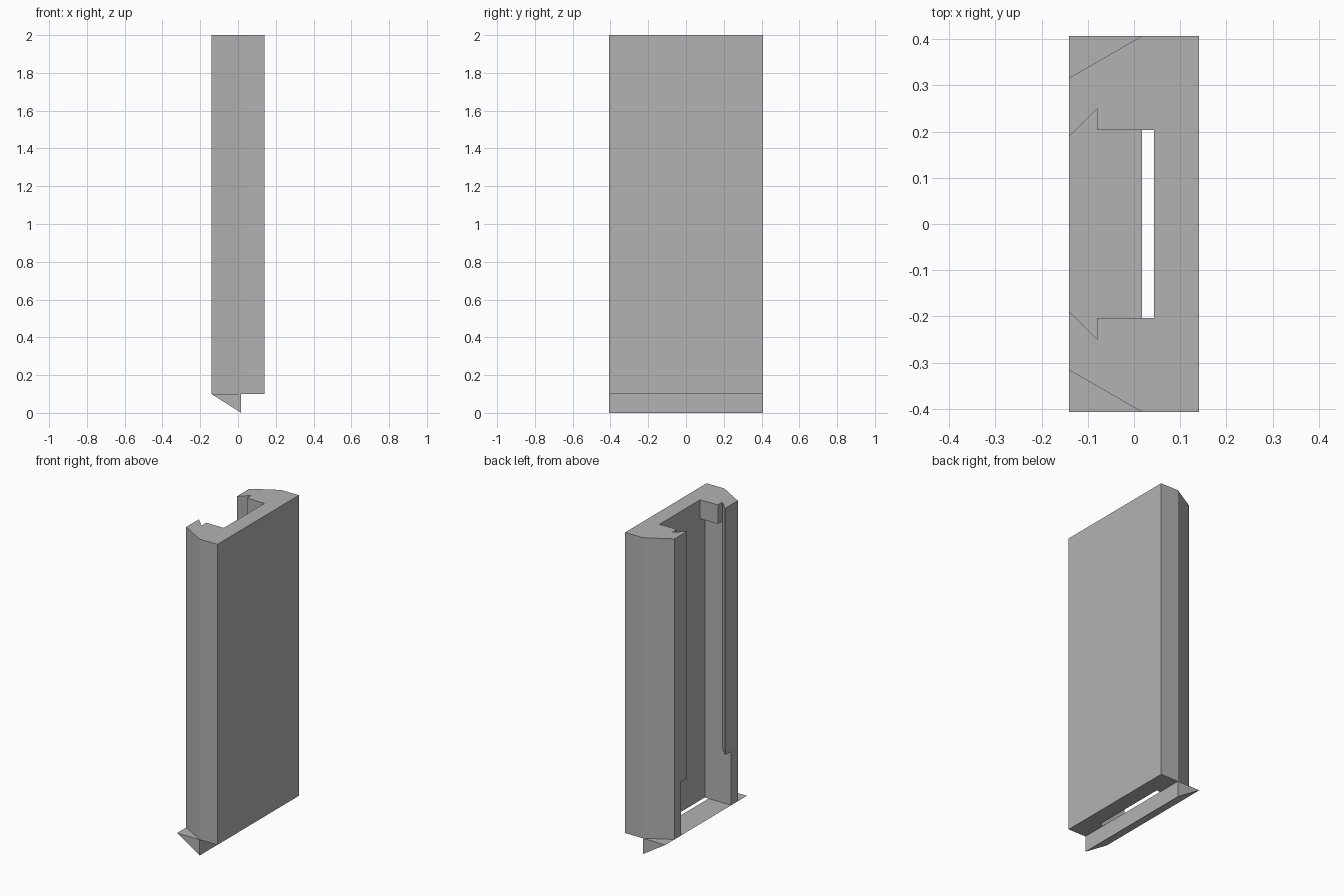
import bpy
import bmesh

cube = bpy.data.objects.get("Cube")
if cube:
    bpy.data.objects.remove(cube, do_unlink=True)

grey = bpy.data.materials.new("plain grey")
grey.use_nodes = True
colour = (0.45, 0.45, 0.45, 1)
grey.diffuse_color = colour
grey.node_tree.nodes["Principled BSDF"].inputs["Base Color"].default_value = colour


def prism(name, points, offset):
    """Extrude a closed polygon along an offset vector."""
    bm = bmesh.new()
    face = bm.faces.new([bm.verts.new(p) for p in points])
    top = bmesh.ops.extrude_face_region(bm, geom=[face])["geom"]
    verts = [g for g in top if isinstance(g, bmesh.types.BMVert)]
    bmesh.ops.translate(bm, verts=verts, vec=offset)
    bmesh.ops.recalc_face_normals(bm, faces=bm.faces)
    mesh = bpy.data.meshes.new(name)
    bm.to_mesh(mesh)
    bm.free()
    mesh.materials.append(grey)
    obj = bpy.data.objects.new(name, mesh)
    bpy.context.collection.objects.link(obj)
    return obj


def column(name, half, low, high):
    """Upright prism from half of a plan, mirrored across y = 0."""
    plan = half + [(x, -y) for x, y in reversed(half)]
    return prism(name, [(x, y, low) for x, y in plan], (0, 0, high - low))


DEPTH, WIDTH = 0.141, 0.407
BASE, TOP = 0.1, 2.0
FLOOR, STEP = 0.043, -0.08    # channel back wall and inner face of the hooks
NARROW, WIDE = 0.203, 0.25    # half widths of the channel

# Chamfered body
body = column("channel_body",
              [(DEPTH, WIDTH), (0.017, WIDTH), (-DEPTH, 0.316)], BASE, TOP)

# Channel: hooked mouth, wide interior below the top stops, open foot
cutters = [
    column("mouth_cutter", [(FLOOR, NARROW), (STEP, NARROW), (STEP, WIDE),
                            (-0.2, 0.13)], -0.1, 2.1),
    column("interior_cutter", [(FLOOR, WIDE), (STEP, WIDE)], -0.2, 1.88),
    column("foot_cutter", [(0.0, WIDE), (-0.25, WIDE)], -0.3, 0.44),
]
for cutter in cutters:
    cutter.hide_render = True
    mod = body.modifiers.new(cutter.name, "BOOLEAN")
    mod.operation = "DIFFERENCE"
    mod.solver = "EXACT"
    mod.object = cutter

# Bake the cuts and drop the cutters
bpy.context.view_layer.update()
graph = bpy.context.evaluated_depsgraph_get()
baked = bpy.data.meshes.new_from_object(body.evaluated_get(graph))
body.modifiers.clear()
body.data = baked
for cutter in cutters:
    bpy.data.objects.remove(cutter, do_unlink=True)

# Triangular foot that closes most of the channel's lower end
prism("foot_wedge",
      [(-DEPTH, -WIDTH, BASE), (0.017, -WIDTH, BASE), (0.017, -WIDTH, 0)],
      (0, 2 * WIDTH, 0))
